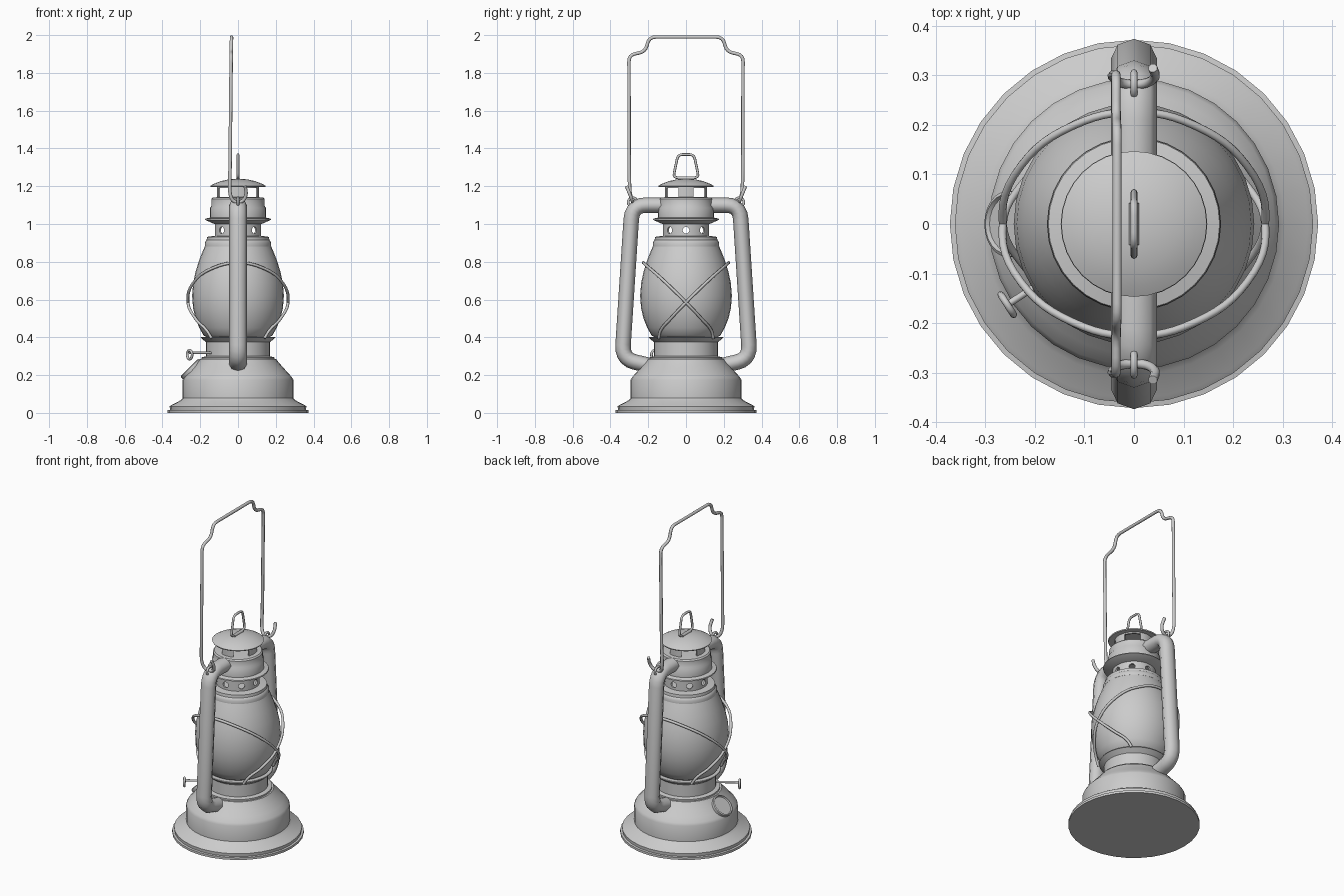
import bpy, bmesh, math
from mathutils import Vector, Matrix

if "Cube" in bpy.data.objects:
    bpy.data.objects.remove(bpy.data.objects["Cube"])

SEG = 32


def finish(ob, angle=35):
    bpy.ops.object.select_all(action='DESELECT')
    ob.select_set(True)
    bpy.context.view_layer.objects.active = ob
    bpy.ops.object.shade_smooth_by_angle(angle=math.radians(angle))
    return ob


def mesh_object(name, bm):
    bmesh.ops.recalc_face_normals(bm, faces=bm.faces)
    me = bpy.data.meshes.new(name)
    bm.to_mesh(me)
    bm.free()
    ob = bpy.data.objects.new(name, me)
    bpy.context.collection.objects.link(ob)
    return ob


def lathe(name, profile, closed=False, seg=SEG, matrix=None):
    """Revolve (radius, height) points about z; open profiles get end caps."""
    bm = bmesh.new()
    rings = [[bm.verts.new((r * math.cos(2 * math.pi * i / seg),
                            r * math.sin(2 * math.pi * i / seg), z))
              for i in range(seg)] for r, z in profile]
    pairs = list(zip(rings, rings[1:]))
    if closed:
        pairs.append((rings[-1], rings[0]))
    else:
        bm.faces.new(rings[0][::-1])
        bm.faces.new(rings[-1])
    for a, b in pairs:
        for i in range(seg):
            j = (i + 1) % seg
            bm.faces.new((a[i], a[j], b[j], b[i]))
    if matrix:
        bm.transform(matrix)
    return finish(mesh_object(name, bm))


def fillet(pts, size, steps=4):
    """Round the inner corners of a polyline."""
    pts = [Vector(p) for p in pts]
    out = [pts[0]]
    for a, b, c in zip(pts, pts[1:], pts[2:]):
        p = b + (a - b).normalized() * min(size, (a - b).length * .45)
        q = b + (c - b).normalized() * min(size, (c - b).length * .45)
        for k in range(steps + 1):
            t = k / steps
            out.append(p * (1 - t) ** 2 + b * 2 * t * (1 - t) + q * t * t)
    return out + [pts[-1]]


def wire(name, pts, radius, res=2, smooth_path=False, cyclic=False):
    cu = bpy.data.curves.new(name, 'CURVE')
    cu.dimensions = '3D'
    cu.bevel_depth = radius
    cu.bevel_resolution = res
    cu.use_fill_caps = True
    cu.resolution_u = 6
    if smooth_path:
        sp = cu.splines.new('BEZIER')
        sp.bezier_points.add(len(pts) - 1)
        for bp, p in zip(sp.bezier_points, pts):
            bp.co = p
            bp.handle_left_type = bp.handle_right_type = 'AUTO'
    else:
        sp = cu.splines.new('POLY')
        sp.points.add(len(pts) - 1)
        for sp_pt, p in zip(sp.points, pts):
            sp_pt.co = (*p, 1)
    sp.use_cyclic_u = cyclic
    ob = bpy.data.objects.new(name, cu)
    bpy.context.collection.objects.link(ob)
    bpy.ops.object.select_all(action='DESELECT')
    ob.select_set(True)
    bpy.context.view_layer.objects.active = ob
    bpy.ops.object.convert(target='MESH')
    return finish(bpy.context.view_layer.objects.active, 50)


def torus(name, loc, major, minor, axis):
    bpy.ops.mesh.primitive_torus_add(major_segments=20, minor_segments=8,
                                     major_radius=major, minor_radius=minor, location=loc)
    ob = bpy.context.object
    ob.name = name
    ob.rotation_euler = Vector(axis).to_track_quat('Z', 'Y').to_euler()
    return finish(ob, 60)


# Fuel tank with rolled foot rim and domed shoulder
lathe("fuel_tank", [(.372, 0), (.372, .014), (.36, .016), (.362, .035), (.352, .042),
                    (.305, .066), (.293, .078), (.293, .175), (.285, .19), (.262, .215),
                    (.235, .245), (.213, .27), (.203, .284), (.193, .284), (.193, .294),
                    (.17, .30)])
# Burner collar and flared globe plate
lathe("burner_collar", [(.17, .285), (.17, .375), (.198, .398), (.196, .402), (.165, .402)])
# Glass globe
lathe("glass_globe", [(.165, .40), (.182, .41), (.205, .45), (.225, .50), (.238, .555),
                      (.243, .62), (.237, .69), (.224, .75), (.205, .81), (.185, .86),
                      (.172, .89)])
# Globe cap rings
lathe("globe_cap", [(.16, .88), (.176, .882), (.176, .90), (.17, .912), (.166, .915),
                    (.164, .932), (.125, .937)])

# Perforated vent band: eight holes drilled by four crossing cutters
band = lathe("vent_band", [(.123, .93), (.123, 1.005), (.112, 1.005), (.112, .93)], closed=True)
for k in range(4):
    bpy.ops.mesh.primitive_cylinder_add(vertices=14, radius=.018, depth=.4,
                                        location=(0, 0, .967),
                                        rotation=(math.pi / 2, 0, k * math.pi / 4))
    cutter = bpy.context.object
    mod = band.modifiers.new("hole", 'BOOLEAN')
    mod.operation = 'DIFFERENCE'
    mod.solver = 'EXACT'
    mod.object = cutter
    bpy.context.view_layer.objects.active = band
    bpy.ops.object.modifier_apply(modifier=mod.name)
    bpy.data.objects.remove(cutter)

# Chimney with drip flange
lathe("chimney", [(.11, 1.0), (.125, 1.0), (.175, 1.022), (.173, 1.028), (.148, 1.034),
                  (.148, 1.085), (.141, 1.095), (.141, 1.132), (.134, 1.14), (.11, 1.142)])

# Four curved posts leaving open windows below the hood
bm = bmesh.new()
for q in range(4):
    rows = []
    for i in range(7):
        a = math.radians(q * 90 - 21 + 7 * i)
        rows.append([bm.verts.new((r * math.cos(a), r * math.sin(a), z))
                     for r, z in ((.11, 1.135), (.11, 1.205), (.102, 1.205), (.102, 1.135))])
    bm.faces.new(rows[0])
    bm.faces.new(rows[-1][::-1])
    for a, b in zip(rows, rows[1:]):
        for i in range(4):
            bm.faces.new((a[i], b[i], b[(i + 1) % 4], a[(i + 1) % 4]))
finish(mesh_object("hood_posts", bm))
lathe("window_top_ring", [(.11, 1.19), (.11, 1.21), (.10, 1.21), (.10, 1.19)], closed=True)

# Hood and its lifting loop
lathe("hood", [(.105, 1.199), (.144, 1.196), (.147, 1.202), (.125, 1.214), (.09, 1.227),
               (.05, 1.236), (.015, 1.239)])
loop = [(0, 0, 1.245), (0, .068, 1.245), (0, .042, 1.368), (0, -.042, 1.368),
        (0, -.068, 1.245), (0, 0, 1.245)]
wire("hood_loop", fillet(loop, .025)[:-1], .007, cyclic=True)
wire("hood_loop_clip", [(0, -.042, 1.241), (0, .042, 1.241)], .01)

for s, side in ((1, "back"), (-1, "front")):
    # Side air tube
    path = [(0, .11, 1.10), (0, .285, 1.10), (0, .338, .285), (0, .19, .25)]
    pts = fillet(path, .075, 5)
    tube = wire("air_tube_" + side, [(x, s * y, z) for x, y, z in pts], .041)
    tube.scale.x = 1.14
    # Eyelet that holds the bail
    torus("bail_eyelet_" + side, (0, s * .282, 1.115), .024, .007, (1, 0, 0))
    # Globe guard wire: over this side, crossing left and right, down to the opposite side
    half = [(.12, .20, .772), (.228, .118, .70), (.265, 0, .585), (.222, -.085, .495),
            (.165, -.135, .435), (.14, -.145, .395)]
    ring = [(-x, y, z) for x, y, z in half[::-1]] + [(0, .226, .795)] + half
    wire("globe_guard_" + side, [(x, s * y, z) for x, y, z in ring], .008, smooth_path=True)

# Bail handle with hooked ends
arm = [(.038, .315, 1.20), (.045, .298, 1.16), (.032, .286, 1.125), (0, .28, 1.112),
       (-.032, .286, 1.125), (-.045, .298, 1.17), (-.042, .301, 1.30), (-.036, .302, 1.895),
       (-.036, .215, 1.912), (-.034, .195, 1.99)]
bail = arm + [(x, -y, z) for x, y, z in arm[::-1]]
wire("bail_handle", fillet(bail, .035), .0095)

# Tilted filler cap on the left shoulder
tilt = Matrix.Translation((-.255, 0, .237)) @ Vector((-1, 0, 1)).to_track_quat('Z', 'Y').to_matrix().to_4x4()
lathe("filler_cap", [(.058, -.07), (.058, -.022), (.067, -.02), (.067, 0), (.06, .004),
                     (.056, -.004), (.01, -.004)], seg=24, matrix=tilt)

# Wick adjuster shaft and key
wire("wick_shaft", [(-.12, -.075, .318), (-.256, -.163, .318)], .007)
torus("wick_key", (-.256, -.163, .308), .024, .007, (-.84, -.54, 0))
